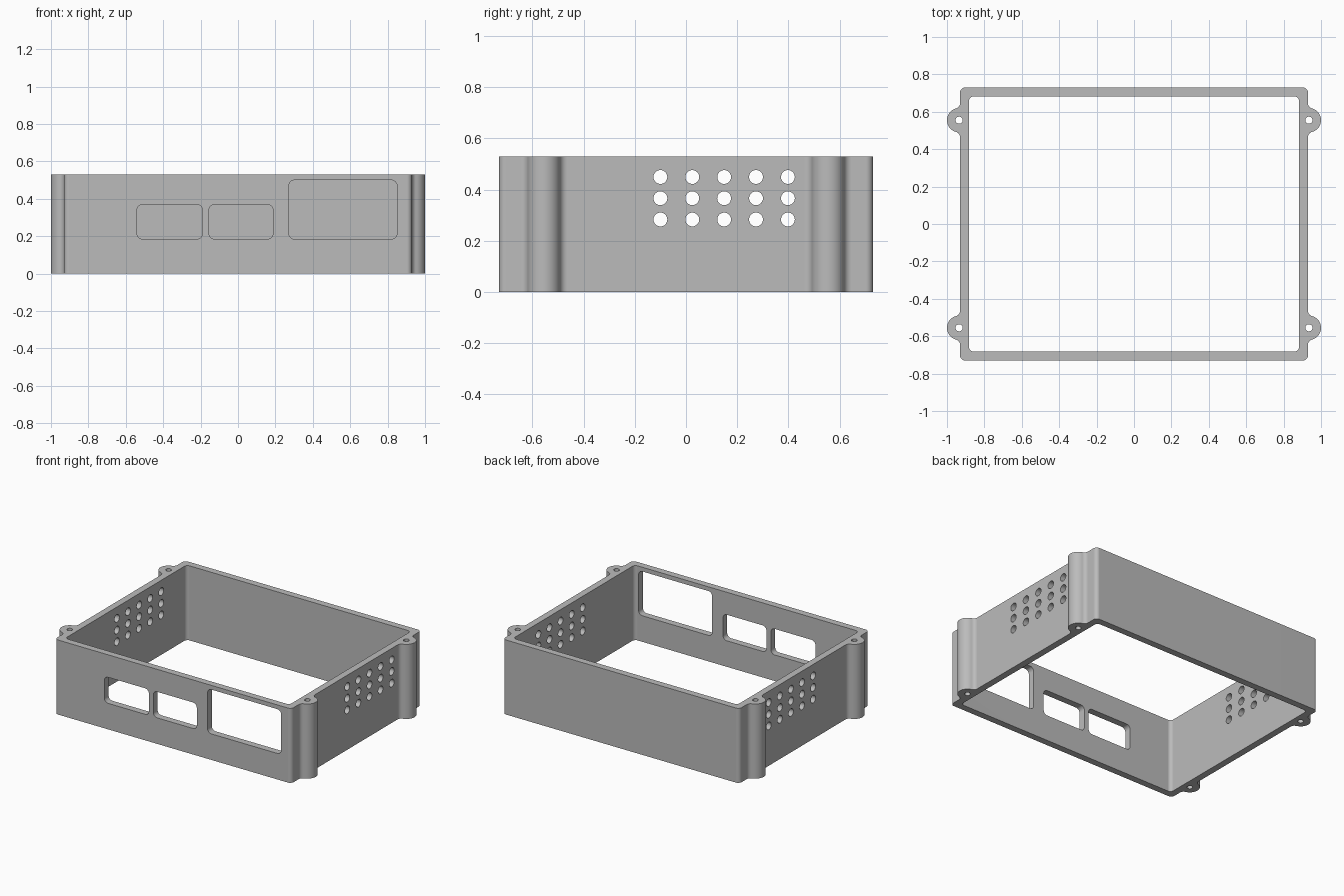
import bpy, bmesh
from math import radians, degrees, atan2, sqrt, cos, sin, pi
from mathutils import Vector

cube = bpy.data.objects.get("Cube")
if cube:
    bpy.data.objects.remove(cube, do_unlink=True)

HEIGHT = 0.53
HALF_X, HALF_Y, WALL = 0.93, 0.73, 0.048
LUG_X, LUG_Y, LUG_R, FILLET = 0.935, 0.555, 0.065, 0.03


def arc(cx, cy, r, start, end, steps=10):
    """Points along an arc, angles in degrees."""
    angles = [radians(start + (end - start) * i / steps) for i in range(steps + 1)]
    return [(cx + r * cos(a), cy + r * sin(a)) for a in angles]


def circle(cx, cy, r, steps=32):
    return arc(cx, cy, r, 0, 360, steps)[:-1]


def rounded_rect(x0, x1, y0, y1, r):
    return (arc(x1 - r, y0 + r, r, -90, 0) + arc(x1 - r, y1 - r, r, 0, 90)
            + arc(x0 + r, y1 - r, r, 90, 180) + arc(x0 + r, y0 + r, r, 180, 270))


def add_prism(bm, outline, axis, lo, hi):
    """Extrude a closed outline along an axis from lo to hi."""
    place = {"X": lambda u, v: (lo, u, v),
             "Y": lambda u, v: (u, lo, v),
             "Z": lambda u, v: (u, v, lo)}[axis]
    face = bm.faces.new([bm.verts.new(place(u, v)) for u, v in outline])
    result = bmesh.ops.extrude_face_region(bm, geom=[face])
    shift = Vector([(hi - lo) * (axis == a) for a in "XYZ"])
    moved = [g for g in result["geom"] if isinstance(g, bmesh.types.BMVert)]
    bmesh.ops.translate(bm, verts=moved, vec=shift)


def make_object(name, prisms):
    bm = bmesh.new()
    for p in prisms:
        add_prism(bm, *p)
    bmesh.ops.recalc_face_normals(bm, faces=bm.faces)
    mesh = bpy.data.meshes.new(name)
    bm.to_mesh(mesh)
    bm.free()
    obj = bpy.data.objects.new(name, mesh)
    bpy.context.collection.objects.link(obj)
    return obj


def cut(target, name, prisms):
    """Subtract the prisms from the target and discard the cutter."""
    cutter = make_object(name, prisms)
    cutter.hide_render = True
    mod = target.modifiers.new(name, "BOOLEAN")
    mod.operation, mod.solver, mod.object = "DIFFERENCE", "EXACT", cutter
    bpy.context.view_layer.objects.active = target
    bpy.ops.object.modifier_apply(modifier=mod.name)
    bpy.data.objects.remove(cutter, do_unlink=True)


def lug(cy):
    """Screw lug bulging from the +x wall, blended in with fillets."""
    fx = HALF_X + FILLET
    dy = sqrt((LUG_R + FILLET) ** 2 - (fx - LUG_X) ** 2)
    a = degrees(atan2(dy, fx - LUG_X))
    return (arc(fx, cy - dy, FILLET, 180, 180 - a, 8)
            + arc(LUG_X, cy, LUG_R, -a, a, 20)[1:-1]
            + arc(fx, cy + dy, FILLET, a - 180, -180, 8))


# Outer body with four lugs; the left half repeats the right half turned around
r = 0.027
half = (arc(HALF_X - r, r - HALF_Y, r, -90, 0) + lug(-LUG_Y) + lug(LUG_Y)
        + arc(HALF_X - r, HALF_Y - r, r, 0, 90))
outline = half + [(-x, -y) for x, y in half]
shell = make_object("enclosure_frame", [(outline, "Z", 0, HEIGHT)])

# Open interior and screw holes
ix, iy = HALF_X - WALL, HALF_Y - WALL
openings = [(rounded_rect(-ix, ix, -iy, iy, 0.025), "Z", -0.1, HEIGHT + 0.1)]
openings += [(circle(sx * LUG_X, sy * LUG_Y, 0.019), "Z", -0.1, HEIGHT + 0.1)
             for sx in (-1, 1) for sy in (-1, 1)]
cut(shell, "interior_cutter", openings)

# Front port windows and side ventilation holes
ports = [(-0.54, -0.19, 0.37), (-0.155, 0.187, 0.37), (0.272, 0.85, 0.5)]
holes = [(rounded_rect(x0, x1, 0.185, top, 0.03), "Y", -0.8, -0.6)
         for x0, x1, top in ports]
holes += [(circle(-0.1 + 0.1245 * i, 0.283 + 0.083 * j, 0.027), "X", -1.1, 1.1)
          for i in range(5) for j in range(3)]
cut(shell, "port_and_vent_cutter", holes)

# Plain grey finish
grey = bpy.data.materials.new("grey_plastic")
grey.use_nodes = True
colour = (0.5, 0.5, 0.5, 1)
grey.diffuse_color = colour
grey.node_tree.nodes["Principled BSDF"].inputs["Base Color"].default_value = colour
shell.data.materials.clear()
shell.data.materials.append(grey)

# Smooth rounded corners, keep edges crisp
bpy.ops.object.select_all(action="DESELECT")
shell.select_set(True)
bpy.context.view_layer.objects.active = shell
bpy.ops.object.shade_smooth_by_angle(angle=radians(30))
normals = shell.modifiers.new("flat_walls", "WEIGHTED_NORMAL")
normals.keep_sharp = True
